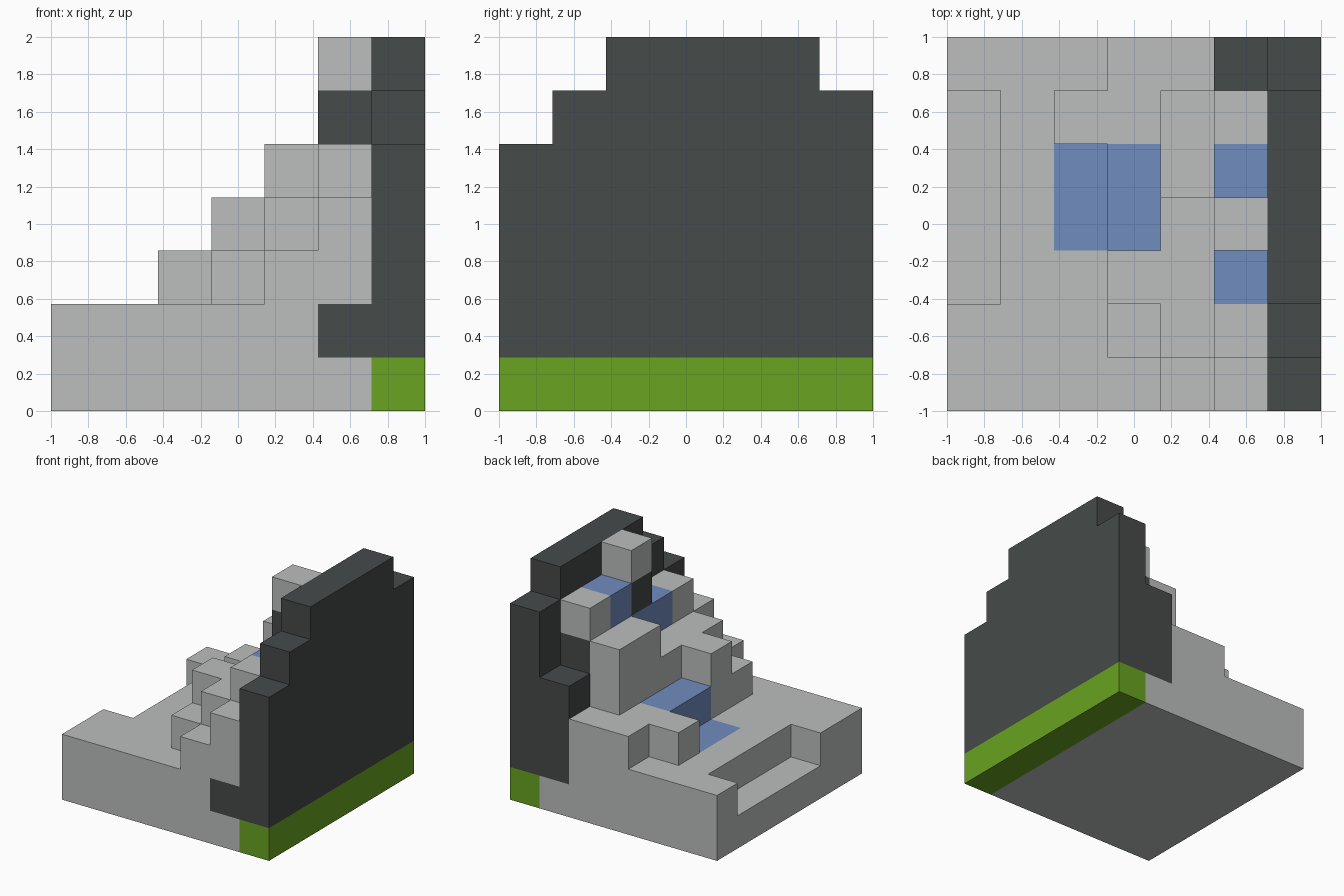
import bpy
import bmesh
from itertools import product
from math import radians
from mathutils import Vector

default_cube = bpy.data.objects.get("Cube")
if default_cube:
    bpy.data.objects.remove(default_cube, do_unlink=True)

CELLS = 7
LAST = CELLS - 1
UNIT = 2 / CELLS


def make_material(name, color):
    mat = bpy.data.materials.new(name)
    mat.use_nodes = True
    mat.diffuse_color = (*color, 1)
    mat.node_tree.nodes["Principled BSDF"].inputs["Base Color"].default_value = (*color, 1)
    return mat


stone = make_material("light_stone", (0.50, 0.52, 0.515))
slate = make_material("dark_slate", (0.061, 0.069, 0.068))
grass = make_material("grass_green", (0.138, 0.366, 0.015))
water = make_material("water_blue", (0.162, 0.262, 0.515))

grid = {}
part_materials = {}


def cells_along(extent):
    """Accept one cell index or any iterable of them."""
    return [extent] if isinstance(extent, int) else list(extent)


def fill(part, mat, x, y, z):
    """Give cells to a part, replacing any earlier owner."""
    part_materials[part] = mat
    for cell in product(cells_along(x), cells_along(y), cells_along(z)):
        grid[cell] = part


# Axis spans shared by several parts
depth = range(CELLS)
inland = range(LAST)
ledge = range(2, LAST)
beside_wall = LAST - 1

# Ground deck, with a low notch cut into the outer edge
for x, y in product(inland, depth):
    notched = x == 0 and y in ledge
    fill("ground", stone, x, y, range(1 if notched else 2))

# Front steps climb diagonally towards the wall
for x, y in product(range(3, LAST), range(2)):
    fill("front_steps", stone, x, y, range(2, x + y - 1))

# Rock terraces rise behind the steps
fill("lower_terrace", stone, range(3, LAST), range(2, CELLS), 2)
fill("middle_terrace", stone, range(4, LAST), ledge, 3)
fill("upper_terrace", stone, 4, range(4, LAST), 4)
fill("pool_rock_front", stone, 3, 2, 3)
fill("pool_rock_back", stone, 2, 5, 2)
fill("ledge_rock", stone, beside_wall, 5, 5)
fill("peak_rock", stone, beside_wall, 3, LAST)

# Cliff wall steps down at both ends above a strip of grass
for y in depth:
    drop = max(0, 2 - y, y - 5)
    fill("cliff_wall", slate, LAST, y, range(1, CELLS - drop))
fill("grass_strip", grass, LAST, depth, 0)

# Dark outcrops joined to the wall
fill("front_outcrop", slate, beside_wall, 0, 1)
fill("back_outcrop", slate, beside_wall, LAST, range(1, 4))
fill("ledge_outcrop", slate, beside_wall, 5, 4)
fill("peak_outcrop", slate, beside_wall, 3, 5)

# Water falls from the wall into the pool
fill("waterfall", water, beside_wall, range(2, 5), 4)
fill("waterfall", water, beside_wall, 4, 5)
for level in (1, 2):
    fill("pool", water, level + 1, (3, 4), level)


def add_exposed_faces(bm, cell):
    """Add the sides of a cell that no other cell covers."""
    centre = Vector(cell) + Vector((0.5, 0.5, 0.5))
    shift = Vector((CELLS / 2, CELLS / 2, 0))
    for axis, sign in product(range(3), (-1, 1)):
        normal, u, v = Vector(), Vector(), Vector()
        normal[axis] = sign
        if tuple(int(c + n) for c, n in zip(cell, normal)) in grid:
            continue
        u[(axis + 1) % 3] = sign
        v[(axis + 2) % 3] = 1
        corners = [centre + (normal + side) / 2 for side in (-u - v, u - v, u + v, v - u)]
        bm.faces.new([bm.verts.new((c - shift) * UNIT) for c in corners])


def build_part(part, mat):
    bm = bmesh.new()
    for cell, owner in grid.items():
        if owner == part:
            add_exposed_faces(bm, cell)
    bmesh.ops.remove_doubles(bm, verts=bm.verts, dist=UNIT / 100)
    # Merge coplanar squares into clean flat faces
    bmesh.ops.dissolve_limit(bm, angle_limit=radians(1), verts=bm.verts, edges=bm.edges)
    mesh = bpy.data.meshes.new(part)
    bm.to_mesh(mesh)
    bm.free()
    mesh.materials.append(mat)
    bpy.context.collection.objects.link(bpy.data.objects.new(part, mesh))


for part, mat in part_materials.items():
    build_part(part, mat)
